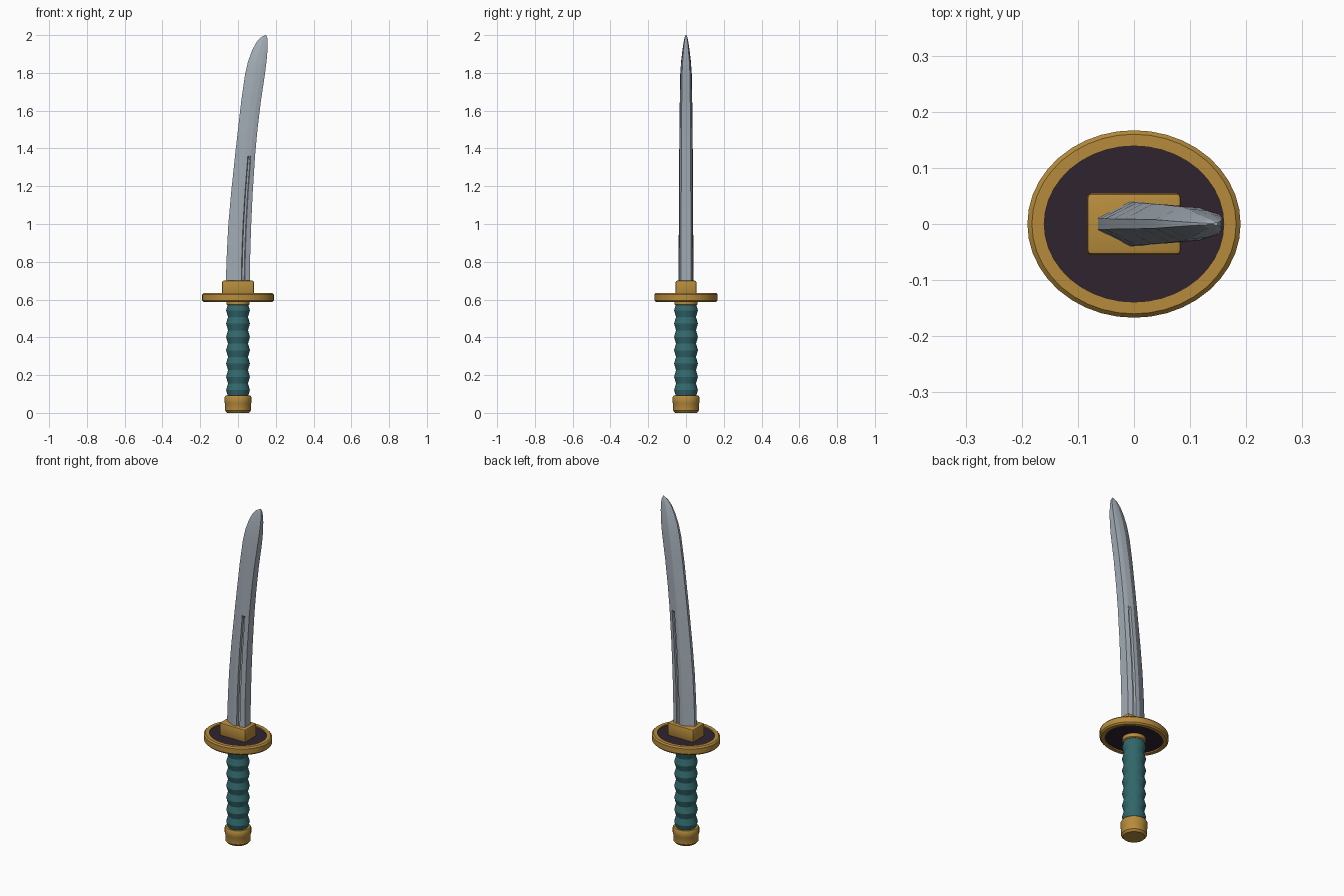
import bpy, bmesh, math

if "Cube" in bpy.data.objects:
    bpy.data.objects.remove(bpy.data.objects["Cube"])


def material(name, rgb):
    m = bpy.data.materials.new(name)
    m.diffuse_color = (*rgb, 1)
    m.use_nodes = True
    m.node_tree.nodes["Principled BSDF"].inputs["Base Color"].default_value = m.diffuse_color
    return m


GOLD = material("gold", (0.47, 0.26, 0.045))
TEAL = material("teal wrap", (0.032, 0.14, 0.15))
DARK = material("dark plum", (0.030, 0.017, 0.030))
STEEL = material("steel", (0.37, 0.42, 0.47))


def finish(bm, name, mats, angle=None):
    bmesh.ops.recalc_face_normals(bm, faces=bm.faces)
    me = bpy.data.meshes.new(name)
    bm.to_mesh(me)
    bm.free()
    for m in mats:
        me.materials.append(m)
    ob = bpy.data.objects.new(name, me)
    bpy.context.collection.objects.link(ob)
    if angle:
        bpy.context.view_layer.objects.active = ob
        ob.select_set(True)
        bpy.ops.object.shade_smooth_by_angle(angle=math.radians(angle))
        ob.select_set(False)
    return ob


def skin(bm, rings):
    """Join closed rings of points into a capped tube; returns the faces per band."""
    vr = [[bm.verts.new(p) for p in r] for r in rings]
    n = len(vr[0])
    bands = [[bm.faces.new((a[i], a[(i + 1) % n], b[(i + 1) % n], b[i])) for i in range(n)]
             for a, b in zip(vr, vr[1:])]
    return bands, [bm.faces.new(vr[0]), bm.faces.new(vr[-1])]


def lathe(name, profile, mats, n=32, angle=35, caps_mat=0):
    """profile rows: (x radius, y radius, z)"""
    bm = bmesh.new()
    rings = [[(rx * math.cos(2 * math.pi * i / n), ry * math.sin(2 * math.pi * i / n), z)
              for i in range(n)] for rx, ry, z in profile]
    _, caps = skin(bm, rings)
    for f in caps:
        f.material_index = caps_mat
    return finish(bm, name, mats, angle)


def round_profile(rows):
    return [(r, r, z) for r, z in rows]


# pommel
lathe("pommel", round_profile([(0.058, 0), (0.068, 0.012), (0.068, 0.048), (0.071, 0.055),
                               (0.071, 0.084), (0.066, 0.092)]), [GOLD])

# wrapped grip: stacked bulges with a crease between each
rows = []
Z0, Z1, COUNT = 0.085, 0.578, 7
step = (Z1 - Z0) / COUNT
for k in range(COUNT):
    z = Z0 + k * step
    rows += [(0.053, z), (0.060, z + step * 0.35), (0.063, z + step * 0.5),
             (0.060, z + step * 0.65)]
rows.append((0.053, Z1))
lathe("grip", round_profile(rows), [TEAL], angle=20)

# ring between grip and guard
lathe("grip_ring", round_profile([(0.056, 0.570), (0.062, 0.575), (0.062, 0.605)]), [GOLD])

# oval guard, gold rim around recessed dark faces on both sides
lathe("guard", [(0.160, 0.139, 0.595), (0.160, 0.139, 0.588), (0.182, 0.160, 0.588),
                (0.190, 0.167, 0.596), (0.190, 0.167, 0.627), (0.182, 0.160, 0.635),
                (0.160, 0.139, 0.635), (0.160, 0.139, 0.628)],
      [GOLD, DARK], n=40, caps_mat=1)

# blade collar: bevelled block
bm = bmesh.new()
bmesh.ops.create_cube(bm, size=1)
for v in bm.verts:
    v.co = (v.co.x * 0.168, v.co.y * 0.110, 0.661 + v.co.z * 0.078)
bmesh.ops.bevel(bm, geom=bm.edges[:], offset=0.008, segments=2, profile=0.5, affect='EDGES')
finish(bm, "blade_collar", [GOLD], 35)

# blade stations: z, cutting edge x, spine x, half thickness
STATIONS = [(0.68, -0.065, 0.063, 0.040), (0.85, -0.059, 0.065, 0.039),
            (1.00, -0.051, 0.070, 0.038), (1.17, -0.036, 0.078, 0.037),
            (1.34, -0.018, 0.089, 0.036), (1.36, -0.016, 0.090, 0.036),
            (1.50, 0.000, 0.103, 0.035), (1.65, 0.017, 0.121, 0.033),
            (1.79, 0.037, 0.142, 0.031), (1.86, 0.053, 0.151, 0.026),
            (1.92, 0.075, 0.156, 0.019), (1.96, 0.096, 0.157, 0.013),
            (1.985, 0.117, 0.155, 0.008), (2.00, 0.142, 0.149, 0.003)]


def section(z, xa, xb, t):
    # fractions across the blade; the groove fades out above z = 1.35
    g = 0.68 if z < 1.35 else 1.0
    half = [(0.0, 0.25), (0.46, 1.0), (0.64, 0.97), (0.67, g * 0.95), (0.76, g * 0.94),
            (0.79, 0.92), (1.0, 0.68)]
    side = [(xa + (xb - xa) * u, -t * w, z) for u, w in half]
    return side + [(x, -y, zz) for x, y, zz in reversed(side)]


bm = bmesh.new()
skin(bm, [section(*s) for s in STATIONS])
finish(bm, "blade", [STEEL], 12)
